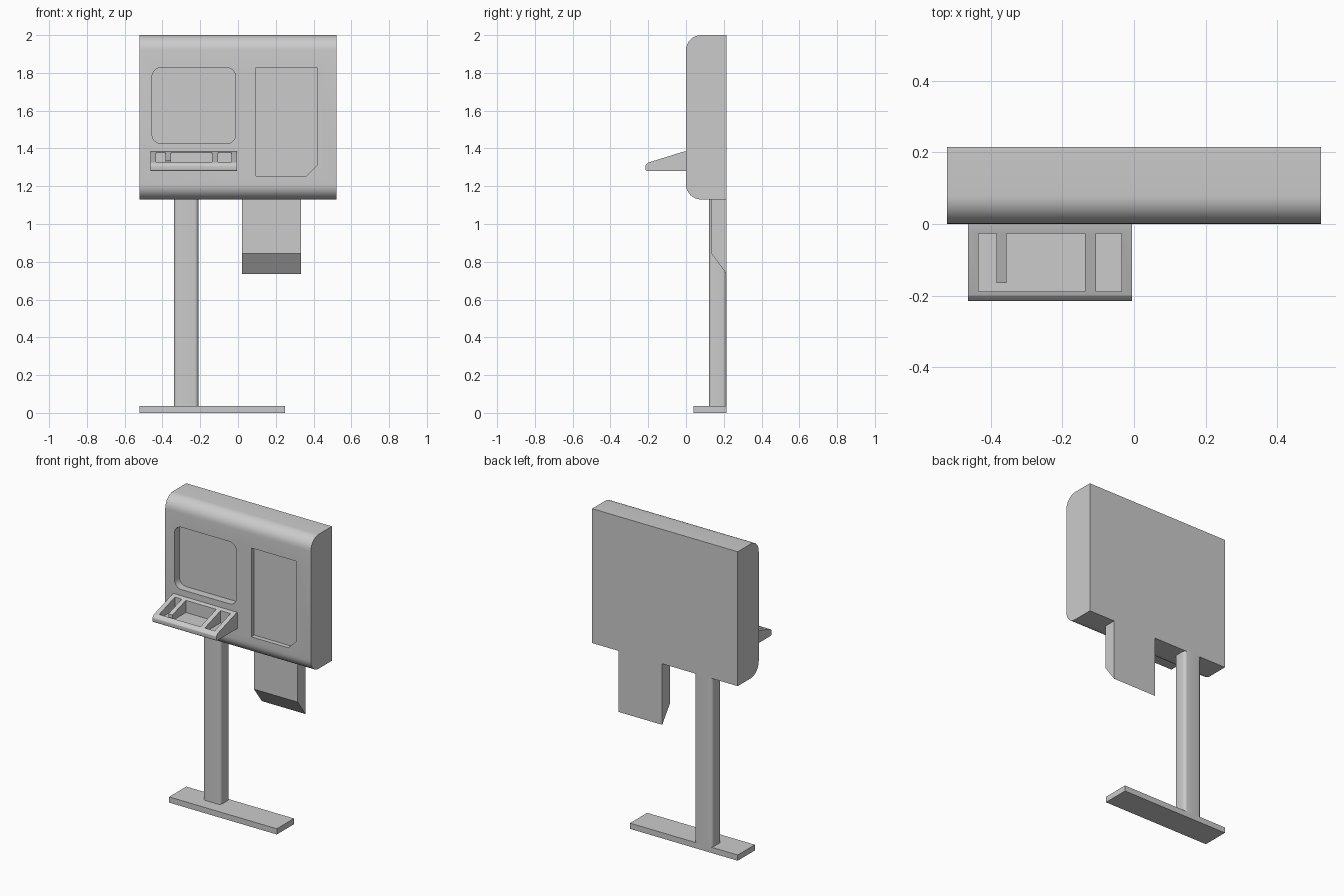
import bpy, bmesh, math
from mathutils import Vector

default = bpy.data.objects.get("Cube")
if default:
    bpy.data.objects.remove(default)

GREY = (0.6, 0.6, 0.6, 1)
grey = bpy.data.materials.new("plain grey")
grey.use_nodes = True
grey.diffuse_color = GREY
grey.node_tree.nodes["Principled BSDF"].inputs["Base Color"].default_value = GREY

# How a profile (a, b) and an extrusion value t map to space
AXES = {
    "x": lambda a, b, t: Vector((t, a, b)),
    "y": lambda a, b, t: Vector((a, t, b)),
    "z": lambda a, b, t: Vector((a, b, t)),
}


def prism(name, profile, axis, start, end):
    """Extrude a closed 2D profile along one axis."""
    bm = bmesh.new()
    place = AXES[axis]
    face = bm.faces.new([bm.verts.new(place(a, b, start)) for a, b in profile])
    grown = bmesh.ops.extrude_face_region(bm, geom=[face])["geom"]
    shift = place(0, 0, end - start)
    bmesh.ops.translate(bm, vec=shift, verts=[g for g in grown if isinstance(g, bmesh.types.BMVert)])
    bmesh.ops.recalc_face_normals(bm, faces=bm.faces)
    mesh = bpy.data.meshes.new(name)
    bm.to_mesh(mesh)
    bm.free()
    mesh.materials.append(grey)
    obj = bpy.data.objects.new(name, mesh)
    bpy.context.collection.objects.link(obj)
    return obj


def rect(a0, a1, b0, b1):
    return [(a0, b0), (a1, b0), (a1, b1), (a0, b1)]


def rounded(points, radii, steps=8):
    """Round the corners of a profile, each by its own radius (0 = sharp)."""
    out = []
    for i, (p, r) in enumerate(zip(points, radii)):
        p = Vector(p)
        if not r:
            out.append(tuple(p))
            continue
        u = (Vector(points[i - 1]) - p).normalized()
        v = (Vector(points[(i + 1) % len(points)]) - p).normalized()
        half = u.angle(v) / 2
        centre = p + (u + v).normalized() * r / math.sin(half)
        first = (p + u * r / math.tan(half) - centre).normalized()
        last = (p + v * r / math.tan(half) - centre).normalized()
        for k in range(steps + 1):
            out.append(tuple(centre + first.slerp(last, k / steps) * r))
    return out


def cut(target, cutters):
    """Carve the cutters out of the target and remove them."""
    for cutter in cutters:
        cutter.hide_render = True
        mod = target.modifiers.new("cut", "BOOLEAN")
        mod.operation = "DIFFERENCE"
        mod.solver = "EXACT"
        mod.object = cutter
        bpy.context.view_layer.objects.active = target
        bpy.ops.object.modifier_apply(modifier=mod.name)
        bpy.data.objects.remove(cutter)


BACK = 0.215

# Cabinet, rounded along its long front edges
cabinet = prism("cabinet", rounded(rect(0, BACK, 1.13, 2.0), (0.08, 0, 0, 0.08)), "x", -0.521, 0.521)
screen = rounded(rect(-0.455, -0.012, 1.425, 1.828), [0.05] * 4)
panel = [(0.095, 1.253), (0.36, 1.253), (0.418, 1.31), (0.418, 1.828), (0.095, 1.828)]
cut(cabinet, [
    prism("screen_cutter", screen, "y", -0.1, 0.05),
    prism("panel_cutter", panel, "y", -0.1, 0.03),
])

# Sloping tray with a divided pocket and a small pocket
side = [(0, 1.28), (0, 1.385), (-0.017, 1.382), (-0.2, 1.325), (-0.2145, 1.31), (-0.2145, 1.28)]
tray = prism("tray", rounded(side, (0, 0, 0, 0.012, 0.008, 0.01), 4), "x", -0.463, -0.005)
pocket = [(-0.433, -0.188), (-0.137, -0.188), (-0.137, -0.026), (-0.355, -0.026),
          (-0.355, -0.164), (-0.384, -0.164), (-0.384, -0.026), (-0.433, -0.026)]
cut(tray, [
    prism("pocket_cutter", pocket, "z", 1.3, 1.5),
    prism("small_pocket_cutter", rect(-0.106, -0.035, -0.188, -0.026), "z", 1.3, 1.5),
])

# Chute below the cabinet
chute = prism("chute", [(BACK, 0.735), (BACK, 1.14), (0.135, 1.14), (0.135, 0.843)], "x", 0.02, 0.333)

# Stand
post = prism("post", rounded(rect(-0.338, -0.21, 0.122, BACK), [0.02] * 4, 5), "z", 0.03, 1.14)
base = prism("base", rect(-0.521, 0.25, 0.04, BACK), "z", 0, 0.037)

# Smooth the rounded edges, keep the rest crisp
bpy.ops.object.select_all(action="DESELECT")
for part in (cabinet, tray, post):
    part.select_set(True)
    bpy.context.view_layer.objects.active = part
bpy.ops.object.shade_smooth_by_angle(angle=math.radians(30))
